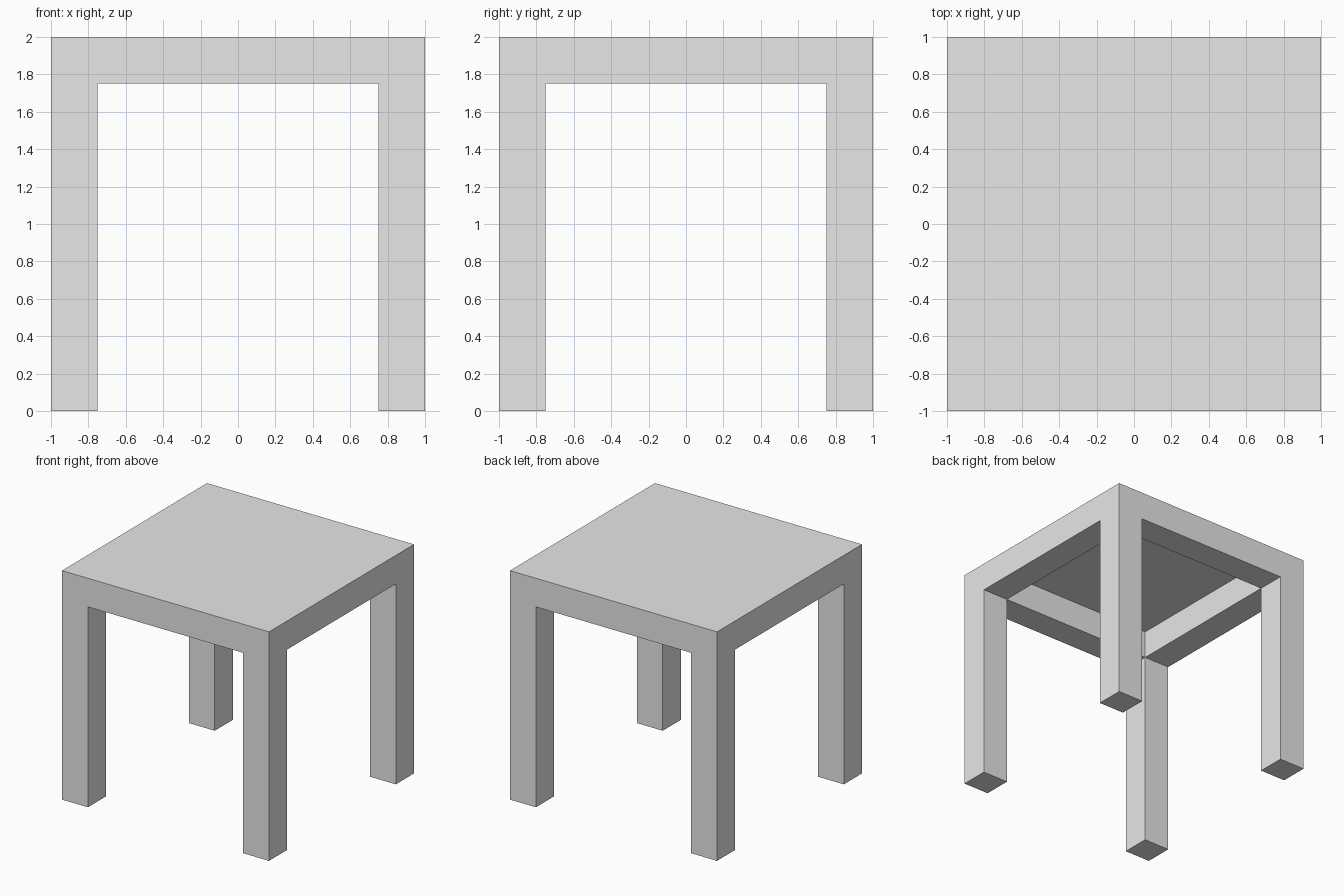
import bpy
import bmesh
import math
from mathutils import Vector

cube = bpy.data.objects.get("Cube")
if cube:
    bpy.data.objects.remove(cube, do_unlink=True)

HALF = 1.0       # half the table width
INNER = 0.75     # inner side of the legs and apron
APRON = 1.75     # underside of the apron
TOP = 2.0
SKIN = 0.005     # thickness of the tabletop

# Plain grey
grey = bpy.data.materials.new("light_grey")
grey.use_nodes = True
colour = (0.8, 0.8, 0.8, 1)
grey.diffuse_color = colour
grey.node_tree.nodes["Principled BSDF"].inputs["Base Color"].default_value = colour

bm = bmesh.new()


def extrude(faces, z):
    """Extrude faces and move their new ends to height z."""
    result = bmesh.ops.extrude_discrete_faces(bm, faces=faces)
    for face in result["faces"]:
        for vert in face.verts:
            vert.co.z = z


# Tabletop block, cut along the inner lines of the legs
bmesh.ops.create_cube(bm, size=1)
for v in bm.verts:
    v.co = (v.co.x * 2 * HALF, v.co.y * 2 * HALF, TOP if v.co.z > 0 else APRON)
for axis in (Vector((1, 0, 0)), Vector((0, 1, 0))):
    for side in (-INNER, INNER):
        bmesh.ops.bisect_plane(bm, geom=bm.verts[:] + bm.edges[:] + bm.faces[:],
                               plane_co=axis * side, plane_no=axis)
bm.normal_update()

under = [f for f in bm.faces if f.normal.z < -0.9]
centres = {f: f.calc_center_median() for f in under}
corners = [f for f in under if min(abs(centres[f].x), abs(centres[f].y)) > INNER]
middle = [f for f in under if max(abs(centres[f].x), abs(centres[f].y)) < INNER]

# Four legs down, and the hollow inside the apron up
extrude(corners, 0)
extrude(middle, TOP - SKIN)

# Merge flat regions into clean faces
bmesh.ops.remove_doubles(bm, verts=bm.verts[:], dist=0.0001)
bmesh.ops.dissolve_limit(bm, angle_limit=math.radians(1),
                         verts=bm.verts[:], edges=bm.edges[:])
bmesh.ops.recalc_face_normals(bm, faces=bm.faces[:])

mesh = bpy.data.meshes.new("table")
bm.to_mesh(mesh)
bm.free()
mesh.materials.append(grey)
table = bpy.data.objects.new("table", mesh)
bpy.context.collection.objects.link(table)
